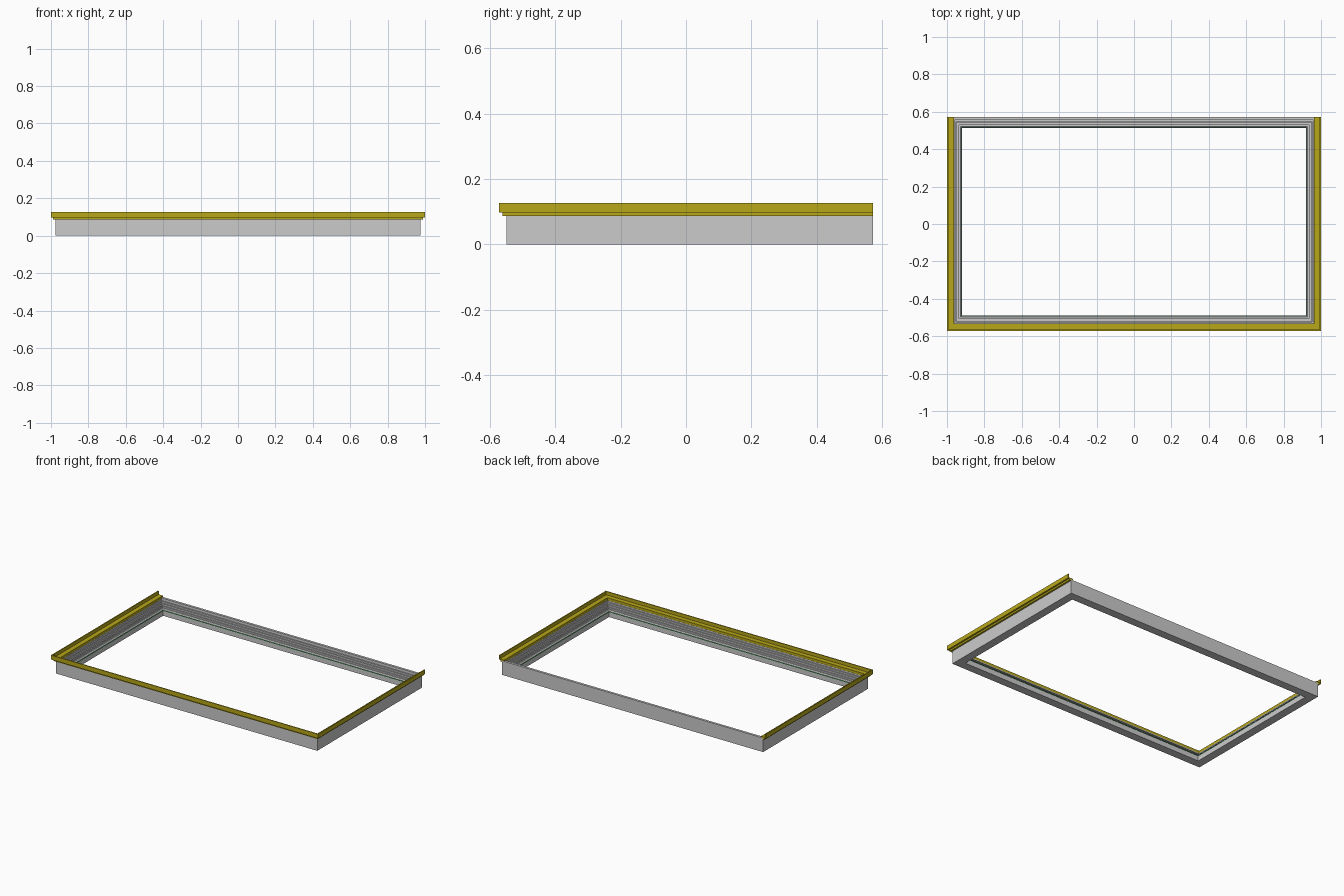
import bpy, bmesh

if "Cube" in bpy.data.objects:
    bpy.data.objects.remove(bpy.data.objects["Cube"])

# Outer faces of the frame
X, FRONT, BACK = 0.977, -0.548, 0.571


def sweep(name, profile, closed=True, color=None):
    """Mitred sweep of (inset, z) points round the frame; open leaves the back side out."""
    bm = bmesh.new()
    rings = []
    for sx, back in ((-1, True), (-1, False), (1, False), (1, True)):
        ring = []
        for d, z in profile:
            if back:
                y = BACK - d if closed else BACK
            else:
                y = FRONT + d
            ring.append(bm.verts.new((sx * (X - d), y, z)))
        rings.append(ring)
    n = len(profile)
    for i in range(4 if closed else 3):
        a, b = rings[i], rings[(i + 1) % 4]
        for j in range(n):
            k = (j + 1) % n
            bm.faces.new((a[j], a[k], b[k], b[j]))
    if not closed:
        bm.faces.new(rings[0])
        bm.faces.new(rings[-1])
    bmesh.ops.recalc_face_normals(bm, faces=bm.faces)
    mesh = bpy.data.meshes.new(name)
    bm.to_mesh(mesh)
    bm.free()
    obj = bpy.data.objects.new(name, mesh)
    bpy.context.collection.objects.link(obj)
    if color:
        mat = bpy.data.materials.new(name + "_material")
        mat.diffuse_color = color
        mat.use_nodes = True
        mat.node_tree.nodes["Principled BSDF"].inputs["Base Color"].default_value = mat.diffuse_color
        mesh.materials.append(mat)
    return obj


def box(name, x0, x1, y0, y1, z0, z1):
    bpy.ops.mesh.primitive_cube_add(
        size=1, location=((x0 + x1) / 2, (y0 + y1) / 2, (z0 + z1) / 2))
    obj = bpy.context.object
    obj.name = name
    obj.scale = (x1 - x0, y1 - y0, z1 - z0)
    return obj


# Main frame: outer wall, grooved rebate and inner sill
sweep("main_frame", [
    (0, 0), (0.056, 0), (0.056, 0.040), (0.050, 0.046), (0.042, 0.046),
    (0.042, 0.056), (0.034, 0.056), (0.034, 0.051), (0.028, 0.051),
    (0.028, 0.064), (0.020, 0.064), (0.020, 0.072), (0.024, 0.072),
    (0.024, 0.077), (0.016, 0.077), (0.016, 0.087), (0, 0.087)])

# Raised upstand along the back
box("back_upstand", -X, X, BACK - 0.016, BACK, 0.086, 0.095)

# Yellow cover profile on the front and both sides
sweep("cover_trim", [
    (-0.012, 0.087), (0.015, 0.087), (0.015, 0.104), (-0.016, 0.104),
    (-0.016, 0.127), (-0.023, 0.127), (-0.023, 0.098), (-0.012, 0.098)],
    closed=False, color=(0.48, 0.39, 0.01, 1))

# Thin green seal round the opening
sweep("inner_seal", [
    (0.054, 0.034), (0.058, 0.034), (0.058, 0.038), (0.054, 0.038)],
    color=(0.03, 0.25, 0.06, 1))
